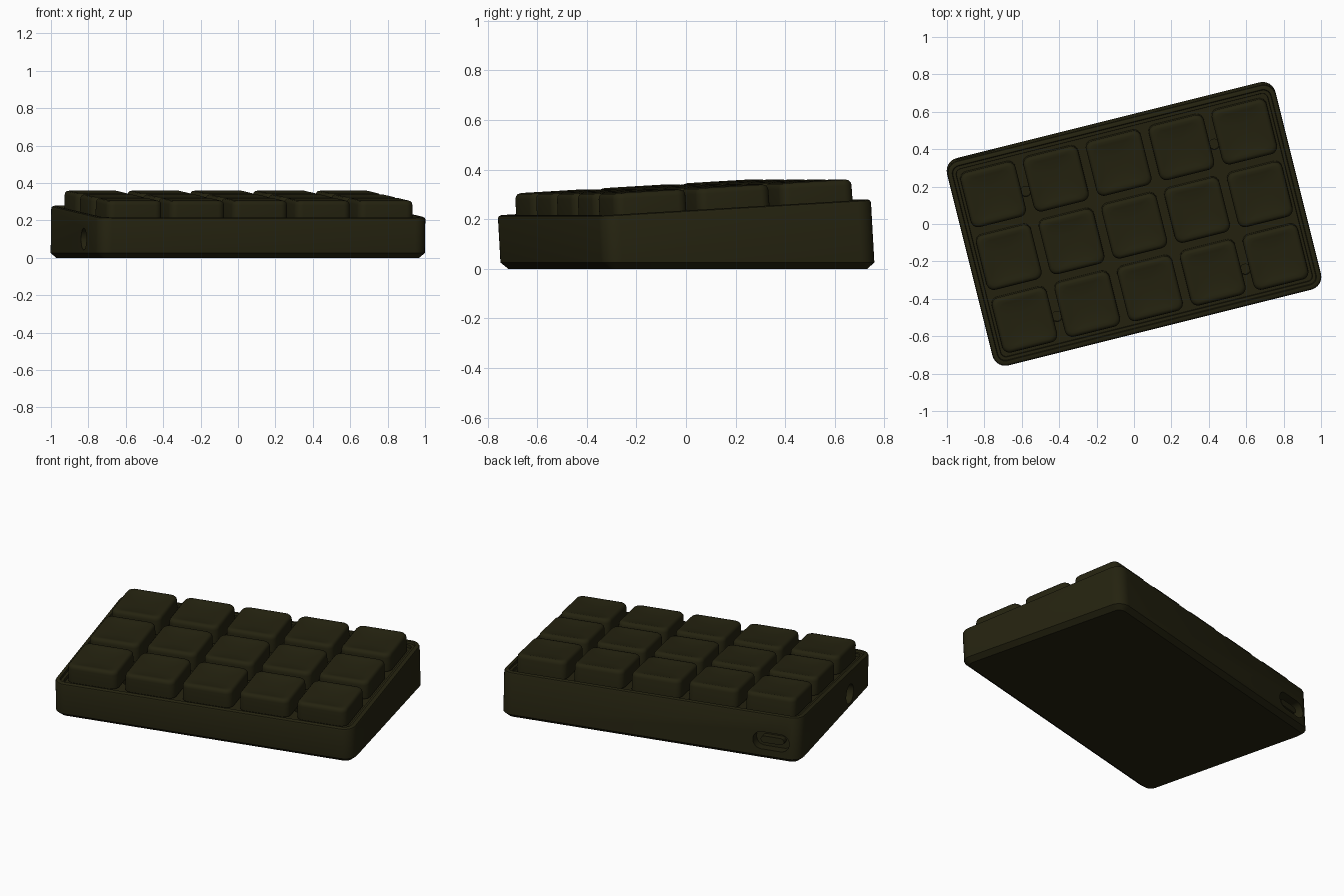
import bpy, bmesh, math
from mathutils import Matrix, Vector

if "Cube" in bpy.data.objects:
    bpy.data.objects.remove(bpy.data.objects["Cube"])

TILT = math.radians(3.3)
TURN = math.radians(14.04)
MID_Z, SHIFT_Y = 0.2475, -0.007
# frame of the sloping top surface
FRAME = (Matrix.Rotation(TURN, 4, 'Z') @ Matrix.Translation((0, SHIFT_Y, MID_Z))
         @ Matrix.Rotation(TILT, 4, 'X'))

mat = bpy.data.materials.new("dark olive plastic")
mat.diffuse_color = (0.018, 0.0165, 0.005, 1)
mat.use_nodes = True
mat.node_tree.nodes["Principled BSDF"].inputs["Base Color"].default_value = mat.diffuse_color


def outline(a, b, r, n=6):
    """Rounded rectangle with half sizes a, b and corner radius r."""
    pts = []
    for k, (sx, sy) in enumerate(((1, 1), (-1, 1), (-1, -1), (1, -1))):
        for i in range(n + 1):
            t = math.pi / 2 * (k + i / n)
            pts.append((sx * (a - r) + r * math.cos(t), sy * (b - r) + r * math.sin(t)))
    return pts


def loft(name, rings):
    """Join rings of points, cap both ends, place in the sloping frame."""
    bm = bmesh.new()
    loops = [[bm.verts.new(p) for p in ring] for ring in rings]
    for lo, hi in zip(loops, loops[1:]):
        n = len(lo)
        for i in range(n):
            j = (i + 1) % n
            bm.faces.new((lo[i], lo[j], hi[j], hi[i]))
    bm.faces.new(loops[0][::-1])
    bm.faces.new(loops[-1])
    bmesh.ops.recalc_face_normals(bm, faces=bm.faces)
    me = bpy.data.meshes.new(name)
    bm.to_mesh(me)
    bm.free()
    me.transform(FRAME)
    me.materials.append(mat)
    ob = bpy.data.objects.new(name, me)
    bpy.context.collection.objects.link(ob)
    return ob


def smooth(ob, angle=35):
    bpy.ops.object.select_all(action='DESELECT')
    ob.select_set(True)
    bpy.context.view_layer.objects.active = ob
    bpy.ops.object.shade_smooth_by_angle(angle=math.radians(angle))


def floor_ring(a, b, r, z):
    """Ring lying level at world height z."""
    return [(x, y, (z - MID_Z - y * math.sin(TILT)) / math.cos(TILT))
            for x, y in outline(a, b, r)]


def ring(a, b, r, h):
    return [(x, y, h) for x, y in outline(a, b, r)]


# case: bottom chamfer, walls, rim and recessed plate
A, B, R = 0.905, 0.565, 0.07
case = loft("case", [
    floor_ring(A - 0.03, B - 0.03, R - 0.03, 0.0),
    floor_ring(A, B, R, 0.025),
    ring(A, B, R, -0.012),
    ring(A - 0.004, B - 0.004, R - 0.004, -0.004),
    ring(A - 0.012, B - 0.012, R - 0.012, 0.0),
    ring(A - 0.026, B - 0.026, R - 0.026, 0.0),
    ring(A - 0.03, B - 0.03, R - 0.03, -0.012),
    ring(A - 0.046, B - 0.046, R - 0.04, -0.012),
    ring(A - 0.048, B - 0.048, R - 0.042, -0.03),
])


def cut(profile, place):
    """Cut a pocket: profile rings stacked along z, moved by place."""
    tool = loft("cutter", [[place @ Vector((x, y, z)) for x, y in profile]
                           for z in (-0.06, 0.06)])
    mod = case.modifiers.new("pocket", 'BOOLEAN')
    mod.object, mod.operation, mod.solver = tool, 'DIFFERENCE', 'EXACT'
    bpy.context.view_layer.objects.active = case
    bpy.ops.object.modifier_apply(modifier=mod.name)
    bpy.data.objects.remove(tool)


# cable port in the back wall, round socket in the left wall
port_at = Matrix.Translation((-0.73, B, -0.165)) @ Matrix.Rotation(math.pi / 2, 4, 'X')
cut(outline(0.11, 0.052, 0.0519, 8), port_at)
socket_at = (Matrix.Translation((-A, -0.22, -0.135)) @ Matrix.Rotation(math.pi / 2, 4, 'Y'))
cut(outline(0.058, 0.058, 0.0579, 8), socket_at)

# screw holes in the plate
for sx in (-1, 1):
    for sy in (-1, 1):
        cut(outline(0.028, 0.028, 0.0279, 4),
            Matrix.Translation((sx * 0.519, sy * 0.345 - 0.03, -0.03)))
smooth(case)

# connector tongue inside the port
tongue_at = port_at @ Matrix.Translation((0, 0, 0.04))
smooth(loft("port_connector", [[tongue_at @ Vector((x, y, z))
            for x, y in outline(0.07, 0.02, 0.0199)] for z in (-0.02, 0.025)]))

# keycaps: straight skirt, rounded shoulder, dished top
PITCH = 0.346
SHAPE = [(0.152, 0.04, -0.022), (0.151, 0.04, 0.062), (0.148, 0.038, 0.074),
         (0.141, 0.034, 0.082), (0.130, 0.032, 0.085), (0.115, 0.04, 0.082),
         (0.085, 0.05, 0.077), (0.045, 0.04, 0.074)]
for row in range(3):
    for col in range(5):
        cx, cy = (col - 2) * PITCH, (row - 1) * PITCH
        key = loft(f"keycap_{row + 1}_{col + 1}", [
            [(cx + x, cy + y, h) for x, y in outline(s, s, r)] for s, r, h in SHAPE])
        smooth(key, 40)
        # switch stem under the cap
        loft(f"switch_{row + 1}_{col + 1}", [
            [(cx + x, cy + y, h) for x, y in outline(0.12, 0.12, 0.01, 2)]
            for h in (-0.035, -0.02)])
